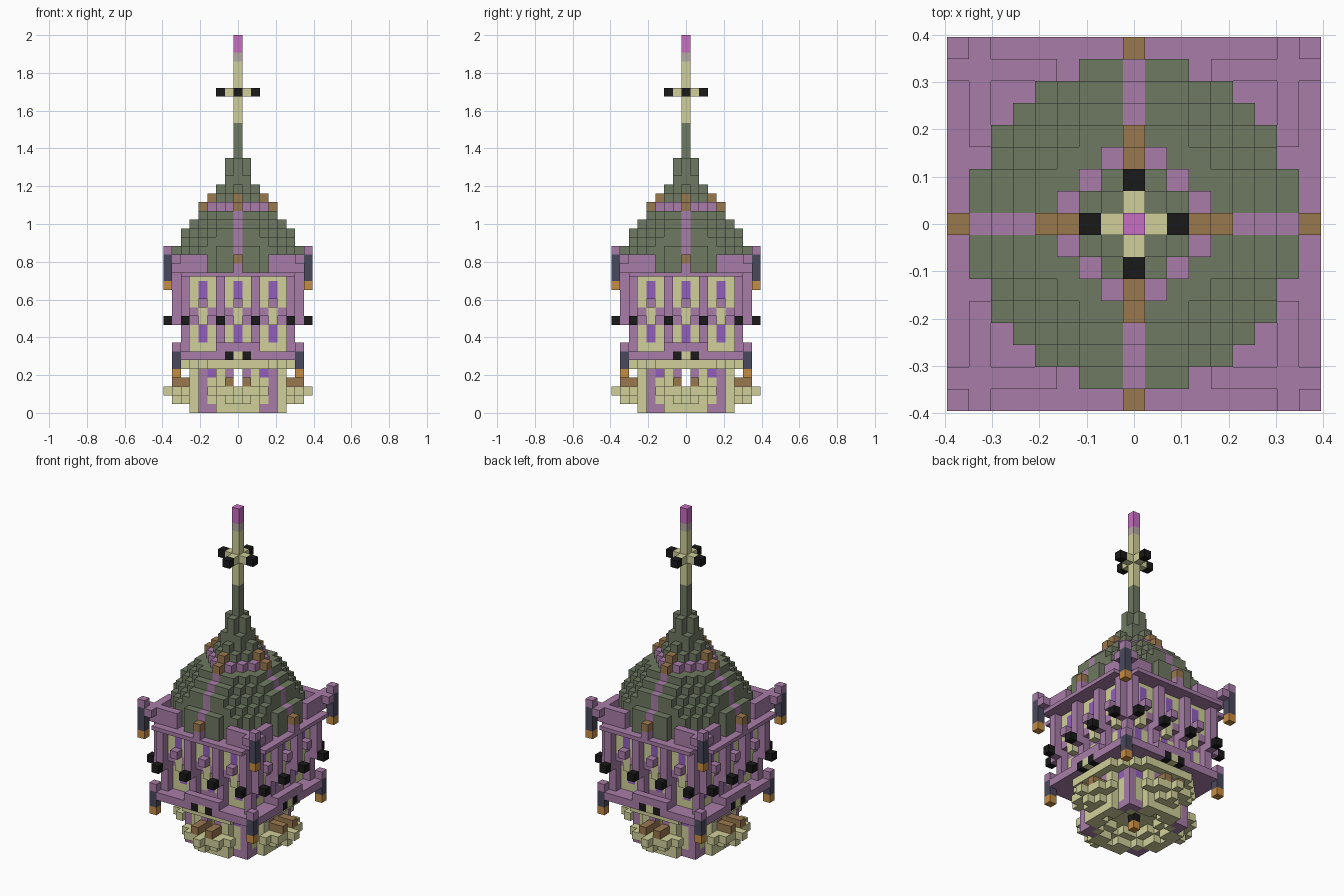
import bpy, bmesh
from mathutils import Matrix, Vector

cube = bpy.data.objects.get("Cube")
if cube:
    bpy.data.objects.remove(cube, do_unlink=True)

S = 2 / 43  # block size
COLOURS = {
    "mauve": (168, 125, 168), "cream": (208, 208, 154), "moss": (111, 121, 98),
    "bronze": (154, 121, 79), "black": (25, 25, 25), "magenta": (199, 110, 194),
    "slate": (73, 73, 93), "amber": (199, 141, 66), "violet": (146, 95, 190),
    "dusty grey": (182, 170, 165),
}


def linear(v):
    v /= 255
    return v / 12.92 if v <= 0.04045 else ((v + 0.055) / 1.055) ** 2.4


materials = {}
for name, rgb in COLOURS.items():
    mat = bpy.data.materials.new(name)
    mat.use_nodes = True
    col = tuple(linear(v) for v in rgb) + (1,)
    mat.diffuse_color = col
    shader = mat.node_tree.nodes["Principled BSDF"]
    shader.inputs["Base Color"].default_value = col
    shader.inputs["Roughness"].default_value = 0.8
    materials[name] = mat

grid = {}  # block position -> (part, colour)


def span(a, b=None):
    return range(a, (a if b is None else b) + 1)


def put(part, colour, across, out, up):
    """Blocks repeated on all four sides and mirrored within each side."""
    for a in across:
        for d in out:
            for k in up:
                for sa in (a, -a):
                    for sd in (d, -d):
                        grid[sa, sd, k] = grid[sd, sa, k] = (part, colour)


def slab(part, colour, half, up):
    put(part, colour, span(0, half), span(0, half), up)


def disc(part, colour, r2, k, inner=-1):
    for i in span(-8, 8):
        for j in span(-8, 8):
            if inner < i * i + j * j <= r2:
                grid[i, j, k] = (part, colour)


def add_object(part, bm, colours):
    mesh = bpy.data.meshes.new(part)
    bm.to_mesh(mesh)
    bm.free()
    for colour in colours:
        mesh.materials.append(materials[colour])
    bpy.context.collection.objects.link(bpy.data.objects.new(part, mesh))


# Round base with a stepped hollow underside, floor and chamber wall
disc("base", "cream", 29, 0, 16)
disc("base", "cream", 29, 1, 9)
disc("base", "cream", 29, 2)
for k in (3, 4):
    disc("chamber_wall", "cream", 29, k, 16)
put("base_buttress", "mauve", [4], [4], span(0, 4))
put("base_buttress", "mauve", [3], [4], [0])
put("base_buttress", "violet", [3], [4], [4])
put("base_lantern", "amber", [0], [0], [0])
put("base_lantern", "black", [0], [0], [1])

# Balconies, rails and doorways
for half, out, k in ((1, 6, 1), (0, 7, 1), (3, 6, 2), (2, 7, 2), (0, 8, 2)):
    put("balcony", "cream", span(0, half), [out], [k])
put("balcony_rail", "bronze", [1], span(5, 7), [3])
put("door_frame", "mauve", [1], [5], [4, 5])
for k in (3, 4):
    for d in span(-5, 5):
        grid.pop((0, d, k), None)
        grid.pop((d, 0, k), None)

# Storeys: recessed cream bays between mauve piers
disc("lower_ceiling", "cream", 45, 5)
slab("lower_floor", "mauve", 6, [6])
slab("lower_walls", "mauve", 5, span(7, 10))
slab("upper_walls", "mauve", 6, span(11, 16))
for c in (0, 4):
    bay = span(c - 1, c + 1)
    put("lower_bay", "cream", bay, [5], span(7 if c else 8, 9))
    put("lower_window", "violet", [c], [5], [8, 9])
    put("lower_bay", "cream", [c], [6], [10])
    put("upper_bay", "cream", bay, [6], span(12, 15))
    put("upper_bay", "cream", [c], [6], [11])
    put("upper_window", "violet", [c], [6], [13, 14])
    put("upper_sill", "mauve", [c], [6, 7], [12])
for c in (2, 6):
    put("lower_pier", "mauve", [c], [6], span(7, 10))
    put("upper_pier", "mauve", [c], [7], span(10, 15))
    put("bracket_knob", "black", [c], [8], [10])

# Lower gallery ring, raised at the middle, with corner lanterns
put("lower_ring", "mauve", span(2, 7), [7], [6])
put("lower_ring", "mauve", span(0, 2), [7], [7])
put("ring_knob", "black", [1], [7], [6])
put("ring_knob", "cream", [0], [6, 7], [6])
put("lower_lantern", "amber", [7], [7], [4])
put("lower_lantern", "slate", [7], [7], [5, 6])
put("lower_lantern", "mauve", [7], [7], [7])

# Upper eaves: raised corners, thin ledges along the sides
put("eaves", "mauve", span(4, 7), [7], [16, 17])
put("eaves", "mauve", [7], [8], [17])
put("eaves_knob", "mauve", [0], [8], [16])
put("eaves_knob", "bronze", [0], [8], [17])
put("upper_lantern", "amber", [8], [8], [14])
put("upper_lantern", "slate", [8], [8], span(15, 17))
put("upper_lantern", "mauve", [8], [8], [18])
for part, x, y in (("side_ledge", 17, 13), ("front_back_ledge", 13, 17)):
    bm = bmesh.new()
    bmesh.ops.create_cube(bm, size=S, matrix=Matrix.Translation((0, 0, 15.75 * S))
                          @ Matrix.Diagonal((x, y, 0.5, 1)))
    add_object(part, bm, ["mauve"])

# Dome with ribs and a crown
for k, r2 in enumerate((53, 53, 53, 45, 40, 29, 20), 16):
    disc("dome", "moss", r2, k)
    for d in span(-7, 7):
        for p in ((0, d, k), (d, 0, k)):
            if d * d <= r2:
                grid[p] = ("dome_rib", "mauve")
disc("crown", "mauve", 10, 23)
put("crown_knob", "bronze", [0], [4], [23])
put("crown_knob", "bronze", [0], [3], [24])
disc("neck", "moss", 5, 24)
disc("neck", "moss", 4, 25)
disc("neck", "moss", 2, 26)
for k in (27, 28):
    disc("neck", "moss", 1, k)

# Spire and finial
for colour, low, high in (("moss", 29, 32), ("cream", 33, 39),
                          ("dusty grey", 40, 40), ("magenta", 41, 42)):
    put("spire", colour, [0], [0], span(low, high))
put("finial_cross", "cream", [0], [1], [36])
put("finial_cross", "black", [0], [2], [36])

# Turn each part's blocks into a mesh, keeping only exposed faces
AXES = [Vector(v) for v in ((1, 0, 0), (0, 1, 0), (0, 0, 1))]
for part in sorted({p for p, c in grid.values()}):
    bm = bmesh.new()
    slots, verts = [], {}
    for pos, (owner, colour) in grid.items():
        if owner != part:
            continue
        if colour not in slots:
            slots.append(colour)
        centre = Vector(pos) + Vector((0, 0, 0.5))
        for n in range(3):
            for side in (1, -1):
                normal = AXES[n] * side
                if tuple(int(x) for x in Vector(pos) + normal) in grid:
                    continue
                u, v = AXES[(n + 1) % 3] * side, AXES[(n + 2) % 3]
                corners = []
                for a, b in ((-1, -1), (1, -1), (1, 1), (-1, 1)):
                    co = centre + (normal + u * a + v * b) / 2
                    key = tuple(round(2 * x) for x in co)
                    if key not in verts:
                        verts[key] = bm.verts.new(co * S)
                    corners.append(verts[key])
                face = bm.faces.new(corners)
                face.material_index = slots.index(colour)
    add_object(part, bm, slots)
